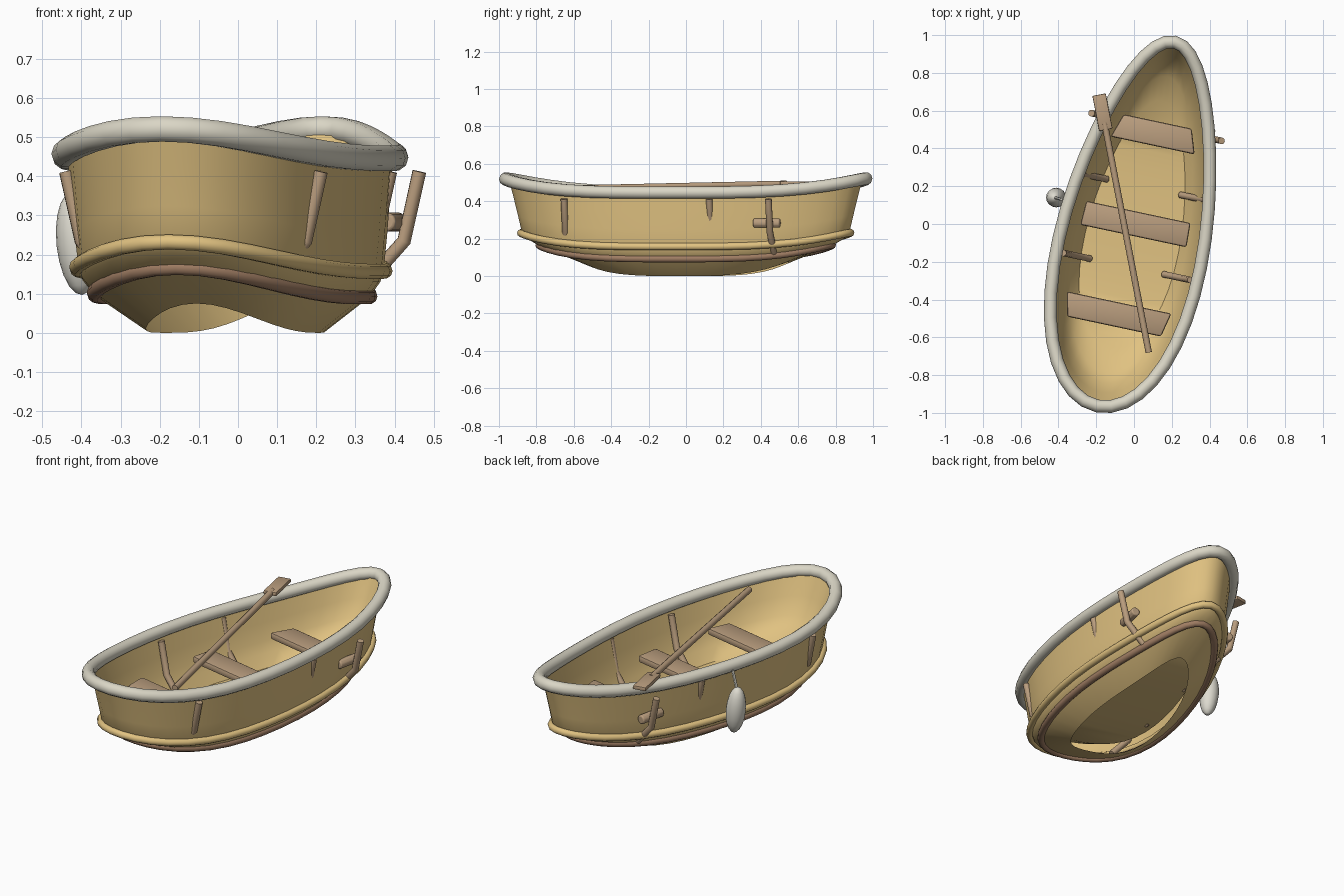
import bpy, bmesh, math
from mathutils import Vector, Matrix

cube = bpy.data.objects.get("Cube")
if cube:
    bpy.data.objects.remove(cube, do_unlink=True)

SEG = 40
PLACE = Matrix.Translation((0.01, 0, 0)) @ Matrix.Rotation(math.radians(-12), 4, 'Z')


def material(name, color):
    m = bpy.data.materials.new(name)
    m.use_nodes = True
    m.diffuse_color = (*color, 1)
    m.node_tree.nodes["Principled BSDF"].inputs["Base Color"].default_value = (*color, 1)
    return m


YELLOW = material("hull yellow", (0.75, 0.54, 0.22))
TAN = material("tan wood", (0.49, 0.34, 0.21))
BROWN = material("dark wood", (0.35, 0.205, 0.125))
GREY = material("rim grey", (0.70, 0.67, 0.56))
PALE = material("fender pale", (0.73, 0.71, 0.63))


def finish(name, bm, mat, place=PLACE, recalc=True, angle=40):
    if recalc:
        bmesh.ops.recalc_face_normals(bm, faces=bm.faces)
    mesh = bpy.data.meshes.new(name)
    bm.to_mesh(mesh)
    bm.free()
    mesh.materials.append(mat)
    ob = bpy.data.objects.new(name, mesh)
    bpy.context.collection.objects.link(ob)
    ob.matrix_world = place
    bpy.ops.object.select_all(action='DESELECT')
    ob.select_set(True)
    bpy.context.view_layer.objects.active = ob
    bpy.ops.object.shade_smooth_by_angle(angle=math.radians(angle))
    return ob


def outline(length, width, z):
    """Egg-shaped ring, wider at the front, with both ends swept up."""
    ring = []
    for i in range(SEG):
        t = math.tau * i / SEG
        s = math.sin(t)
        ring.append(Vector((width * math.cos(t) * (1 - 0.2 * s), length * s,
                            z + 0.075 * abs(s) ** 3.5)))
    return ring


def shell(bm, sections):
    """Skin a stack of outlines, bottom to top, and return the rows of vertices."""
    rows = [[bm.verts.new(p) for p in outline(*s)] for s in sections]
    for low, high in zip(rows, rows[1:]):
        for i in range(SEG):
            j = (i + 1) % SEG
            bm.faces.new((low[i], low[j], high[j], high[i]))
    return rows


def tube(name, path, radius, mat, up, closed=False, sides=10, place=PLACE):
    bm = bmesh.new()
    rings, n = [], len(path)
    for i, p in enumerate(path):
        a = path[i - 1] if closed or i else p
        b = path[(i + 1) % n] if closed or i < n - 1 else p
        tangent = (b - a).normalized()
        side = tangent.cross(Vector(up)).normalized()
        other = side.cross(tangent)
        rings.append([bm.verts.new(p + radius * (side * math.cos(math.tau * k / sides)
                                                 + other * math.sin(math.tau * k / sides)))
                      for k in range(sides)])
    for i in range(n if closed else n - 1):
        r, q = rings[i], rings[(i + 1) % n]
        for k in range(sides):
            j = (k + 1) % sides
            bm.faces.new((r[k], r[j], q[j], q[k]))
    if not closed:
        bm.faces.new(rings[0])
        bm.faces.new(rings[-1])
    return finish(name, bm, mat, place)


def box(name, size, mat, place, bevel, front=1, back=1):
    """Bevelled board; front and back scale its width at either edge."""
    bm = bmesh.new()
    bmesh.ops.create_cube(bm, size=1, matrix=Matrix.Diagonal((*size, 1)))
    for v in bm.verts:
        v.co.x *= back if v.co.y > 0 else front
    bmesh.ops.bevel(bm, geom=bm.edges[:], offset=bevel, segments=2, affect='EDGES', profile=0.5)
    return finish(name, bm, mat, place)


# Outer hull, from the open base ring up to the rim
bm = bmesh.new()
shell(bm, [(0.56, 0.20, 0.0), (0.80, 0.315, 0.09), (0.87, 0.342, 0.13), (0.895, 0.35, 0.165),
           (0.915, 0.358, 0.25), (0.94, 0.365, 0.35), (0.965, 0.372, 0.445)])
finish("hull", bm, YELLOW, recalc=False)

# Inner lining with the floor strip by strip across the boat
bm = bmesh.new()
rows = shell(bm, [(0.67, 0.248, 0.115), (0.80, 0.285, 0.18), (0.86, 0.312, 0.235),
                  (0.91, 0.336, 0.33), (0.96, 0.362, 0.44)])
ring = rows[0]
for i in range(-SEG // 4, SEG // 4):
    quad = [ring[i], ring[SEG // 2 - i - 1], ring[(SEG // 2 - i) % SEG]]
    quad.insert(1, ring[i + 1])
    bm.faces.new(list(dict.fromkeys(quad)))
bmesh.ops.recalc_face_normals(bm, faces=bm.faces)
bmesh.ops.reverse_faces(bm, faces=bm.faces)
finish("inner_lining", bm, YELLOW, recalc=False)

# Rim and rubbing rails
tube("rim", outline(0.985, 0.376, 0.446), 0.034, GREY, (0, 0, 1), True)
tube("upper_rail", outline(0.90, 0.352, 0.157), 0.02, YELLOW, (0, 0, 1), True)
tube("lower_rail", outline(0.80, 0.315, 0.092), 0.02, BROWN, (0, 0, 1), True)

# Seats: position along the boat, width, and taper at the front and back edges
for label, y, width, front, back in (("back", 0.49, 0.455, 1, 0.81), ("middle", 0.0, 0.575, 1, 0.98),
                                     ("front", -0.49, 0.565, 0.9, 1)):
    box(label + "_seat", (width, 0.13, 0.04), TAN,
        PLACE @ Matrix.Translation((0, y, 0.275)), 0.012, front, back)

# Bent ribs and short pegs, mirrored on both sides
for label, m in (("left", 1), ("right", -1)):
    for k, (y, shift) in enumerate(((0.525, 0.007), (0.2, 0), (-0.23, 0), (-0.596, -0.012))):
        path = [Vector((m * (x + shift), y, z))
                for x, z in ((0.345, 0.412), (0.305, 0.235), (0.20, 0.12))]
        tube(f"{label}_rib_{k + 1}", path, 0.018, TAN, (0, 1, 0))
    peg = [Vector((m * 0.285, y, 0.283)) for y in (0.43, 0.575)]
    ob = tube(label + "_peg", peg, 0.026, TAN, (0, 0, 1))
    mod = ob.modifiers.new("rounded_ends", 'BEVEL')
    mod.width = 0.016
    mod.segments = 3

# Oar lying across the rim
tip, grip = Vector((-0.185, 0.685, 0.497)), Vector((0.078, -0.68, 0.467))
along = (tip - grip).normalized()
tube("oar_shaft", [grip, tip - along * 0.15], 0.017, TAN, (0, 0, 1), place=Matrix())
turn = Matrix.Rotation(math.atan2(-along.x, along.y), 4, 'Z')
box("oar_blade", (0.072, 0.19, 0.022), TAN,
    Matrix.Translation(tip - along * 0.095) @ turn, 0.005)

# Hanging fender with its cord
bm = bmesh.new()
bmesh.ops.create_uvsphere(bm, u_segments=16, v_segments=10, radius=1,
                          matrix=Matrix.Diagonal((0.052, 0.052, 0.132, 1)))
finish("fender", bm, PALE, Matrix.Translation((-0.412, 0.14, 0.228))
       @ Matrix.Rotation(math.radians(-6), 4, 'Y'))
tube("fender_cord", [Vector((-0.42, 0.14, 0.34)), Vector((-0.385, 0.13, 0.44))],
     0.008, PALE, (0, 1, 0), sides=6, place=Matrix())
